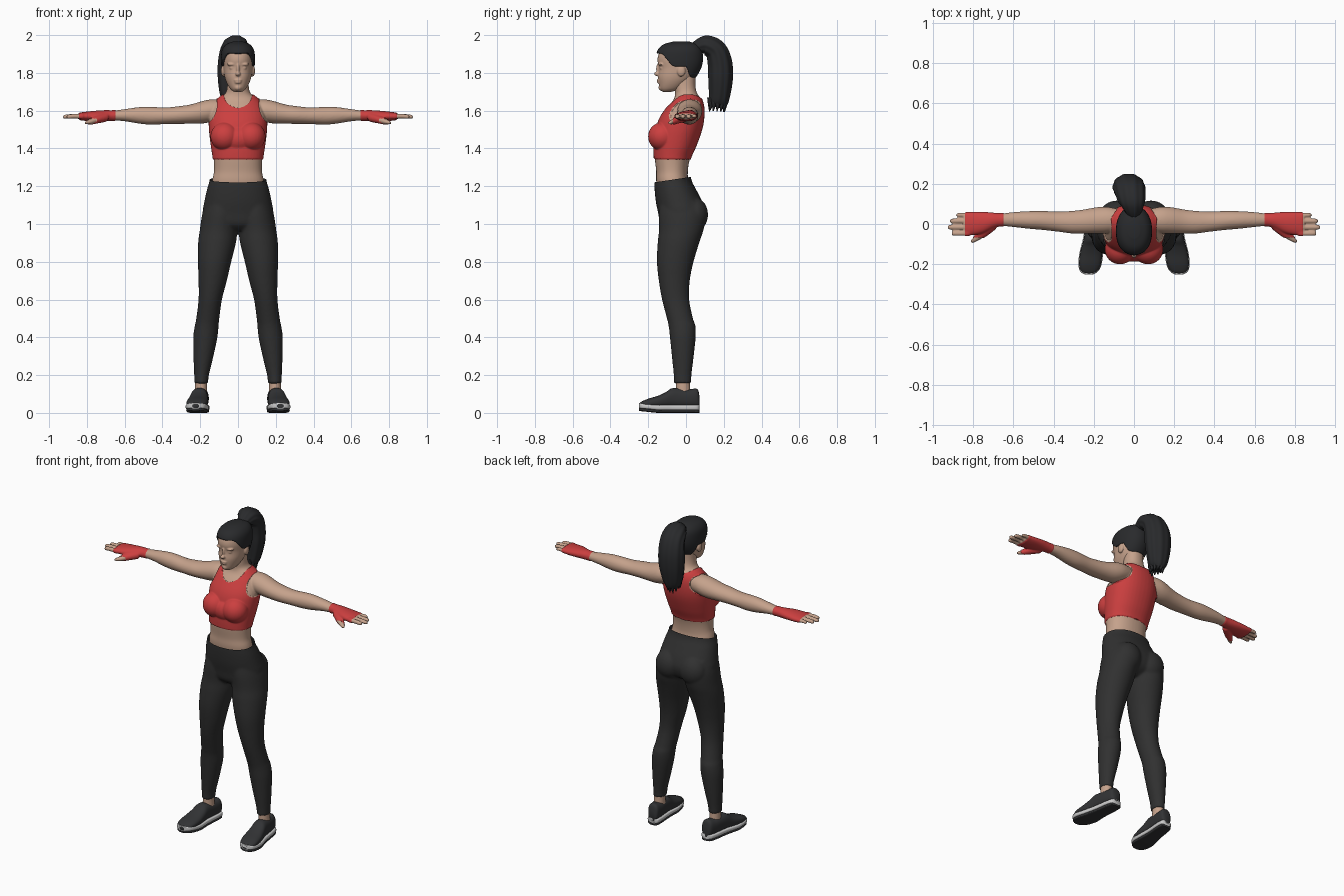
import bpy, bmesh, math, random
from mathutils import Vector, Matrix

random.seed(4)
cube = bpy.data.objects.get("Cube")
if cube:
    bpy.data.objects.remove(cube, do_unlink=True)

X, Y, Z = Vector((1, 0, 0)), Vector((0, 1, 0)), Vector((0, 0, 1))


def material(name, r, g, b):
    m = bpy.data.materials.new(name)
    m.use_nodes = True
    m.diffuse_color = (r, g, b, 1)
    m.node_tree.nodes["Principled BSDF"].inputs["Base Color"].default_value = (r, g, b, 1)
    return m


SKIN = material("skin", .56, .36, .26)
RED = material("red fabric", .6, .05, .05)
BLACK = material("black leggings", .03, .03, .03)
HAIR = material("black hair", .022, .023, .025)
SHOE = material("dark shoe", .032, .033, .035)
SOLE = material("pale sole", .6, .6, .6)


def spline(rows, steps=6):
    """Smooth curve through rows of any width."""
    out, last = [], len(rows) - 1
    for i in range(last):
        four = rows[max(i - 1, 0)], rows[i], rows[i + 1], rows[min(i + 2, last)]
        for k in range(steps):
            t = k / steps
            out.append([.5 * (2*q + (r-p)*t + (2*p - 5*q + 4*r - s)*t*t + (3*q - p - 3*r + s)*t**3)
                        for p, q, r, s in zip(*four)])
    return out + [list(rows[last])]


def loft(bm, rows, u, v=None, side=1, power=2.0, ridge=0.0, n=40):
    """Skin rounded rings given as (x, y, z, radius along u, radius along v)."""
    path, rings = spline(rows), []
    for i, (x, y, z, ru, rv) in enumerate(path):
        w = v
        if w is None:
            ahead, behind = path[min(i + 1, len(path) - 1)], path[max(i - 1, 0)]
            w = (Vector(ahead[:3]) - Vector(behind[:3])).cross(u).normalized()
        ring = []
        for k in range(n):
            a = math.tau * k / n
            c, s = math.cos(a), math.sin(a)
            grow = 1 + ridge * math.cos(10 * a)
            c = math.copysign(abs(c) ** (2 / power), c) * ru * grow
            s = math.copysign(abs(s) ** (2 / power), s) * rv * grow
            p = Vector((x, y, z)) + u * c + w * s
            p.x *= side
            ring.append(bm.verts.new(p))
        rings.append(ring)
    for a, b in zip(rings, rings[1:]):
        for k in range(n):
            bm.faces.new((a[k], a[(k + 1) % n], b[(k + 1) % n], b[k]))
    bm.faces.new(rings[0])
    bm.faces.new(rings[-1])


def upright(rows, pad=0.0):
    """Turn (z, half width, front, back) into loft rows."""
    return [(0, (f + b) / 2, z + pad * (z > 1.9), w + pad, (b - f) / 2 + pad) for z, w, f, b in rows]


def blob(bm, x, y, z, rx, ry, rz):
    for side in ((1, -1) if x else (1,)):
        bmesh.ops.create_uvsphere(bm, u_segments=24, v_segments=16, radius=1,
                                  matrix=Matrix.LocRotScale(Vector((x * side, y, z)), None, Vector((rx, ry, rz))))


def finish(name, bm, *mats):
    bmesh.ops.recalc_face_normals(bm, faces=bm.faces[:])
    mesh = bpy.data.meshes.new(name)
    bm.to_mesh(mesh)
    bm.free()
    for m in mats:
        mesh.materials.append(m)
    obj = bpy.data.objects.new(name, mesh)
    bpy.context.collection.objects.link(obj)
    shade(obj)
    return obj


def shade(obj):
    bpy.ops.object.select_all(action='DESELECT')
    obj.select_set(True)
    bpy.context.view_layer.objects.active = obj
    bpy.ops.object.shade_smooth_by_angle(angle=math.radians(60))


def fuse(bm, voxel, rounds):
    """Weld overlapping solids into one smooth skin and return it as a bmesh."""
    obj = finish("fuse_helper", bm)
    mod = obj.modifiers.new("weld", 'REMESH')
    mod.mode, mod.voxel_size = 'VOXEL', voxel
    mod = obj.modifiers.new("soften", 'SMOOTH')
    mod.factor, mod.iterations = .5, rounds
    mesh = bpy.data.meshes.new_from_object(obj.evaluated_get(bpy.context.evaluated_depsgraph_get()))
    out = bmesh.new()
    out.from_mesh(mesh)
    bpy.data.objects.remove(obj, do_unlink=True)
    bpy.data.meshes.remove(mesh)
    return out


def cut(bm, rule):
    """Cut clean edges where the rule changes sign."""
    value = {v: rule(v.co) for v in bm.verts}
    new = []
    for e in list(bm.edges):
        v, w = e.verts
        a, b = value[v], value[w]
        if a * b < 0:
            new.append(bmesh.utils.edge_split(e, v, a / (a - b))[1])
    bmesh.ops.connect_verts(bm, verts=new)


def ramp(t, a, b):
    t = min(1, max(0, (t - a) / (b - a)))
    return t * t * (3 - 2 * t)


# Torso, neck, arms and hands
bm = bmesh.new()
loft(bm, upright([(1.12, .14, -.14, .05), (1.22, .138, -.157, .015), (1.28, .127, -.158, .01),
                  (1.35, .129, -.165, .022), (1.42, .139, -.165, .052), (1.5, .148, -.155, .08),
                  (1.56, .148, -.135, .091), (1.62, .132, -.095, .091), (1.66, .105, -.065, .08),
                  (1.69, .068, -.058, .06), (1.73, .057, -.062, .05), (1.8, .055, -.06, .05)]), X, Y, power=2.2)
blob(bm, .07, -.125, 1.463, .07, .07, .07)
blob(bm, 0, -.11, 1.45, .1, .072, .07)
for side in (1, -1):
    loft(bm, [(.06, .02, 1.61, .05, .045), (.13, .02, 1.602, .065, .058), (.18, .018, 1.593, .066, .06),
              (.25, .012, 1.582, .06, .051), (.31, .009, 1.577, .056, .047), (.38, .012, 1.573, .05, .044),
              (.46, .018, 1.573, .047, .047), (.52, .02, 1.575, .044, .044), (.6, .022, 1.576, .037, .032),
              (.66, .021, 1.574, .031, .026), (.7, .018, 1.574, .036, .026), (.75, .008, 1.572, .05, .025),
              (.8, .003, 1.57, .056, .022), (.845, .002, 1.57, .055, .016)], Y, Z, side)
    for y, tip, r in ((.045, .885, .011), (.015, .915, .0125), (-.016, .926, .0125), (-.047, .908, .0125)):
        loft(bm, [(.82, y, 1.57, r, r), (.87, y, 1.571, r, r), (tip - .008, y, 1.568, r, r * .9),
                  (tip, y, 1.567, r * .5, r * .5)], Y, Z, side, n=16)
    loft(bm, [(.7, -.005, 1.565, .022, .022), (.75, -.045, 1.552, .018, .02), (.785, -.072, 1.541, .014, .015),
              (.81, -.09, 1.535, .008, .008)], Z, None, side, n=16)
bm = fuse(bm, .005, 8)


def red_area(p):
    x, y, z = abs(p.x), p.y, p.z
    neck_z = 1.69 + .6 * max(0, y)
    neckline = math.hypot(x, min(z, neck_z) - neck_z) - .075
    hole_x = .22 - .6 * max(0, y - .03)
    armhole = .11 * (math.hypot((min(x, hole_x) - hole_x) / .11, (z - 1.63) / .117) - 1)
    top = min(z - 1.342, neckline, armhole, .2 - x)
    wrap = min(x - .648, .842 - x, y + .068)
    return max(top, wrap)


cut(bm, red_area)
bm.normal_update()
for v, n in [(v, v.normal.copy()) for v in bm.verts if red_area(v.co) > .0008]:
    v.co += n * (.006 if abs(v.co.x) < .3 else .003)
for f in bm.faces:
    f.material_index = int(red_area(f.calc_center_median()) > 0)
finish("torso_and_arms", bm, SKIN, RED)

# Leggings
bm = bmesh.new()
loft(bm, upright([(.965, .09, -.1, .03), (1, .17, -.135, .08), (1.06, .187, -.148, .1), (1.12, .178, -.16, .085),
                  (1.18, .165, -.166, .055), (1.23, .151, -.167, .03), (1.29, .144, -.162, .02)]), X, Y, power=2.2)
blob(bm, .085, .045, 1.05, .085, .072, .09)
for side in (1, -1):
    loft(bm, [(.195, -.018, .155, .037, .046), (.193, -.018, .2, .039, .047), (.183, -.017, .3, .053, .058),
              (.173, -.017, .4, .064, .068), (.166, -.021, .46, .063, .071), (.16, -.032, .5, .061, .069),
              (.147, -.055, .6, .062, .072), (.134, -.062, .7, .075, .082), (.124, -.057, .8, .088, .097),
              (.111, -.04, .9, .1, .11), (.102, -.025, .97, .1, .118), (.09, -.02, 1.05, .1, .125),
              (.08, -.03, 1.12, .09, .11)], X, Y, side)
bm = fuse(bm, .007, 7)
bmesh.ops.bisect_plane(bm, geom=bm.verts[:] + bm.edges[:] + bm.faces[:], dist=1e-5,
                       plane_co=(0, -.07, 1.235), plane_no=(0, -.15, 1), clear_outer=True)
finish("leggings", bm, BLACK)

# Head and face
skull = [(1.7, .022, -.125, -.075), (1.715, .041, -.138, -.03), (1.745, .059, -.144, .01),
         (1.78, .071, -.148, .045), (1.825, .077, -.144, .07), (1.87, .08, -.151, .08),
         (1.91, .075, -.14, .075), (1.94, .054, -.11, .053), (1.955, .02, -.06, .01)]
bm = bmesh.new()
loft(bm, upright(skull), X, Y, power=2.15)
blob(bm, 0, -.152, 1.795, .014, .017, .012)       # nose tip
blob(bm, 0, -.144, 1.82, .009, .015, .032)        # nose bridge
blob(bm, 0, -.143, 1.761, .022, .012, .006)       # upper lip
blob(bm, 0, -.142, 1.75, .019, .012, .007)        # lower lip
blob(bm, 0, -.13, 1.722, .02, .016, .016)         # chin
blob(bm, .032, -.131, 1.845, .027, .016, .008)    # brows
blob(bm, .031, -.126, 1.826, .015, .014, .009)    # eyelids
blob(bm, .079, -.025, 1.81, .011, .022, .03)      # ears
finish("head", fuse(bm, .004, 4), SKIN)


# Swept-back hair
def hair_area(p):
    return p.z - 1.775 - .06 * ramp(-p.y, -.03, 0) - .07 * ramp(-p.y, .06, .14)


bm = bmesh.new()
loft(bm, upright(skull, .01), X, Y, power=2.15, n=64)
cut(bm, hair_area)
bmesh.ops.delete(bm, geom=[f for f in bm.faces if hair_area(f.calc_center_median()) < 0], context='FACES')
cap = finish("hair_cap", bm, HAIR)
shell = cap.modifiers.new("thickness", 'SOLIDIFY')
shell.thickness, shell.offset = .014, -1

# Ponytail with loose ends
bm = bmesh.new()
loft(bm, [(0, .04, 1.925, .03, .03), (-.006, .08, 1.944, .05, .043), (-.013, .115, 1.945, .067, .054),
          (-.02, .16, 1.915, .075, .06), (-.025, .18, 1.85, .08, .066), (-.027, .183, 1.77, .078, .066),
          (-.03, .178, 1.69, .065, .058), (-.03, .17, 1.64, .047, .05), (-.03, .165, 1.618, .02, .03)],
     X, ridge=.022, n=80)
for k in range(12):
    a = math.tau * k / 12
    x, y = -.03 + .034 * math.cos(a), .168 + .04 * math.sin(a)
    loft(bm, [(x, y, 1.67, .016, .016), (x, y, 1.635, .012, .012),
              (x, y - .004, random.uniform(1.59, 1.615), .002, .002)], X, Y, n=8)
finish("ponytail", bm, HAIR)

# Shoes and ankles
profile = [(.072, .02, .085), (.06, .034, .126), (.02, .04, .126), (-.03, .042, .13), (-.075, .045, .13),
           (-.11, .05, .108), (-.15, .055, .09), (-.2, .054, .075), (-.235, .041, .06), (-.25, .018, .048)]
for side, label in ((1, "left"), (-1, "right")):
    upper, midsole, outsole = [], [], []
    for y, w, top in profile:
        x, lift = .197 - .11 * y, .1 * max(0, -y - .15)
        upper.append((x, y, (top + .025) / 2, w, (top - .025) / 2))
        midsole.append((x, y, .028 + lift, w + .004, .015))
        outsole.append((x, y, .009 + lift, w + .001, .009))
    for part, rows, mat, power in (("shoe_upper", upper, SHOE, 2.4), ("midsole", midsole, SOLE, 4),
                                   ("outsole", outsole, SHOE, 4)):
        bm = bmesh.new()
        loft(bm, rows, X, Z, side, power)
        finish(label + "_" + part, bm, mat)
    bm = bmesh.new()
    loft(bm, [(.196, -.015, .08, .034, .04), (.196, -.016, .14, .032, .037), (.195, -.018, .2, .031, .036)],
         X, Y, side)
    finish(label + "_ankle", bm, SKIN)
